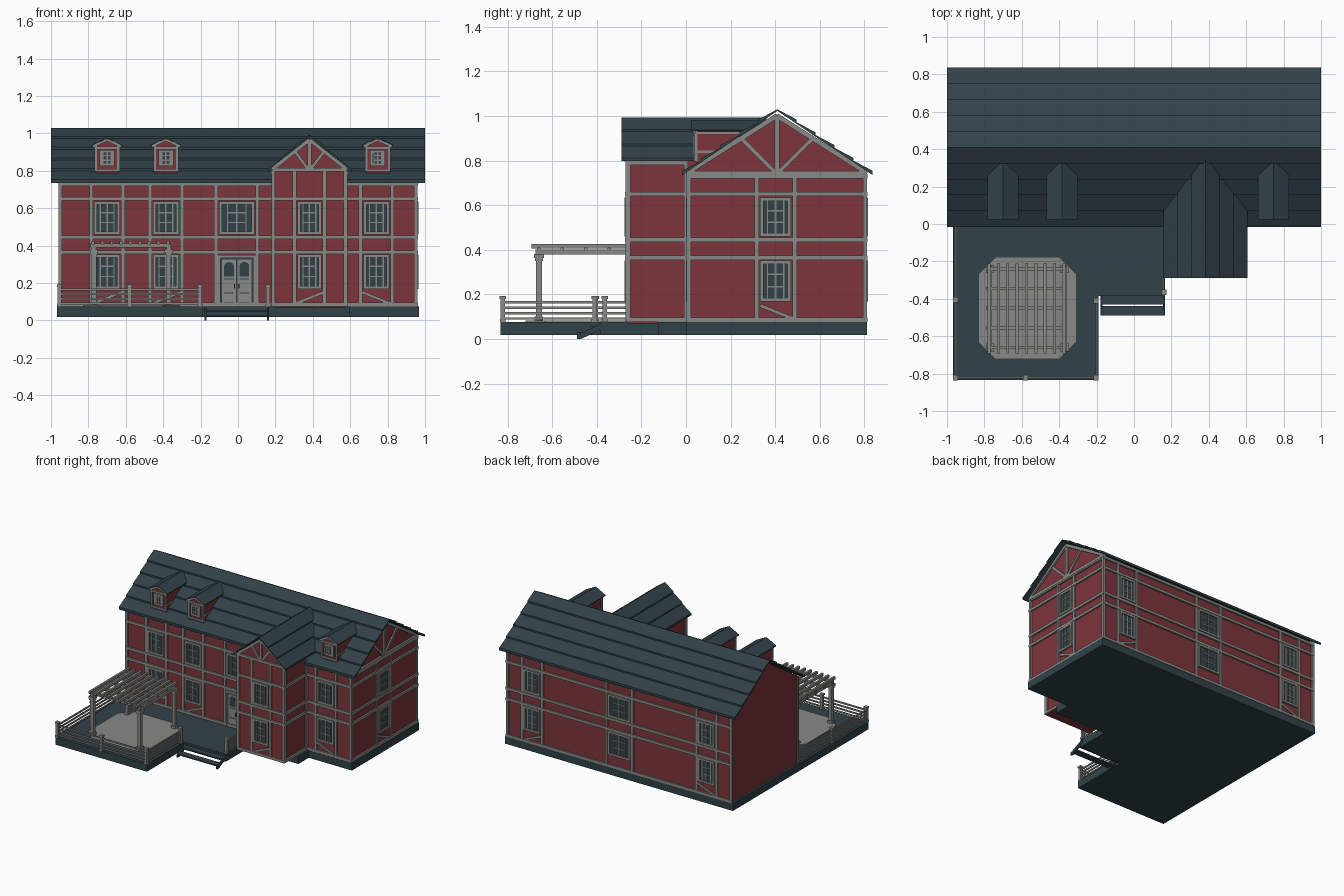
import bpy, bmesh, math
from mathutils import Vector

if "Cube" in bpy.data.objects:
    bpy.data.objects.remove(bpy.data.objects["Cube"], do_unlink=True)


def material(name, rgb):
    m = bpy.data.materials.new(name)
    m.use_nodes = True
    m.diffuse_color = (*rgb, 1)
    m.node_tree.nodes["Principled BSDF"].inputs["Base Color"].default_value = (*rgb, 1)
    return m


SLATE = material("dark slate", (0.031, 0.054, 0.066))
RED = material("barn red", (0.2, 0.035, 0.043))
TRIM = material("grey trim", (0.25, 0.25, 0.24))

# Drawing planes: (u, v, depth) to world
def front(y): return lambda u, v, d: (u, y - d, v)
def back(y): return lambda u, v, d: (u, y + d, v)
def right(x): return lambda u, v, d: (x + d, u, v)
def left(x): return lambda u, v, d: (x - d, u, v)
def top(z): return lambda u, v, d: (u, v, z + d)


class Part:
    """Collects extruded outlines into one object."""
    def __init__(self, name, mat):
        self.name, self.mat, self.bm = name, mat, bmesh.new()

    def prism(self, plane, pts, d0, d1):
        a, b = ([self.bm.verts.new(plane(u, v, d)) for u, v in pts] for d in (d0, d1))
        self.bm.faces.new(a)
        self.bm.faces.new(b[::-1])
        for i in range(len(pts)):
            j = (i + 1) % len(pts)
            self.bm.faces.new((a[j], a[i], b[i], b[j]))

    def rect(self, plane, u0, u1, v0, v1, d0, d1):
        self.prism(plane, [(u0, v0), (u1, v0), (u1, v1), (u0, v1)], d0, d1)

    def bar(self, plane, p, q, w, d0, d1):
        p, q = Vector(p), Vector(q)
        n = (q - p).orthogonal().normalized() * w / 2
        self.prism(plane, [p - n, q - n, q + n, p + n], d0, d1)

    def done(self):
        bmesh.ops.recalc_face_normals(self.bm, faces=self.bm.faces)
        mesh = bpy.data.meshes.new(self.name)
        self.bm.to_mesh(mesh)
        self.bm.free()
        mesh.materials.append(self.mat)
        bpy.context.collection.objects.link(bpy.data.objects.new(self.name, mesh))


def house_outline(c, half, bottom, eave, apex):
    return [(c - half, bottom), (c + half, bottom), (c + half, eave), (c, apex), (c - half, eave)]


def roof(name, plane, c, half, eave, ridge, d0, d1, rows, lip):
    """Gable roof of overlapping boards, lapped at each lower edge."""
    p = Part(name, SLATE)
    rise = (ridge - eave) / half
    for side in (-1, 1):
        for i in range(rows):
            a, b = half * (1 - i / rows), half * (1 - (i + 1) / rows)
            za, zb = ridge - a * rise, ridge - b * rise
            p.prism(plane, [(c + side * a, za - lip * 0.6), (c + side * b, zb - lip * 0.6),
                            (c + side * b, zb), (c + side * a, za + lip)], d0, d1)
    p.done()


def window(trim, glass, plane, c, z0, z1, w):
    h, t = w / 2, 0.016
    glass.rect(plane, c - h, c + h, z0, z1, 0, 0.005)
    for s in (-1, 1):
        trim.rect(plane, c + s * h, c + s * (h - t), z0, z1, 0, 0.014)
        trim.rect(plane, c + s * h * 0.52 - 0.003, c + s * h * 0.52 + 0.003, z0 + t, z1 - t, 0, 0.009)
    trim.rect(plane, c - 0.004, c + 0.004, z0 + t, z1 - t, 0, 0.009)
    for z in (z0, z1 - t):
        trim.rect(plane, c - h, c + h, z, z + t, 0, 0.014)
    for f in (0.36, 0.66):
        z = z0 + (z1 - z0) * f
        trim.rect(plane, c - h * 0.55, c + h * 0.55, z - 0.003, z + 0.003, 0, 0.009)


def facade(name, plane, u0, u1, windows, rails, ztop, door=None, braces=()):
    """Timber framing with two storeys of windows."""
    trim, glass = Part(name + "_timbers", TRIM), Part(name + "_window_glass", SLATE)
    posts = [u0 + 0.01, u1 - 0.01]
    for c, w in windows:
        posts += [c - w / 2 - 0.015, c + w / 2 + 0.015]
        window(trim, glass, plane, c, 0.46, 0.635, w)
        if c != door:
            window(trim, glass, plane, c, 0.168, 0.352, w)
    for u in posts:
        trim.rect(plane, u - 0.01, u + 0.01, 0.075, ztop, 0, 0.01)
    for z in rails:
        trim.rect(plane, u0, u1, z - 0.01, z + 0.01, 0, 0.012)
    for c, s in braces:
        trim.bar(plane, (c - 0.075, 0.12 - s * 0.03), (c + 0.075, 0.12 + s * 0.03), 0.016, 0, 0.009)
    trim.done()
    glass.done()


def gable(name, plane, c, half, eave, apex, w, d):
    """Rake boards, tie beam, king post and V braces."""
    p = Part(name, TRIM)
    p.rect(plane, c - half, c + half, eave - w / 2, eave + w / 2, 0, d)
    p.rect(plane, c - w / 2, c + w / 2, eave, apex - w, 0, d * 0.8)
    for s in (-1, 1):
        p.bar(plane, (c + s * half, eave + w * 0.1), (c, apex - w * 0.5), w, 0, d)
        p.bar(plane, (c + s * w * 0.6, eave + w / 2),
              (c + s * half * 0.38, eave + (apex - eave) * 0.56), w * 0.85, 0, d * 0.7)
    p.done()


# Foundation and deck
base = Part("foundation_deck", SLATE)
base.prism(top(0), [(-.967, .812), (.967, .812), (.967, 0), (.6, 0), (.6, -.125), (.165, -.125),
                    (.165, -.385), (-.19, -.385), (-.19, -.833), (-.967, -.833)], 0.018, 0.075)
base.done()

# Main house and front bay walls
MID, BAY = 0.408, 0.382
walls = Part("main_walls", RED)
walls.prism(right(0), house_outline(MID, 0.395, 0.07, 0.745, 1.008), -0.95, 0.95)
walls.done()
bay = Part("bay_walls", RED)
bay.prism(front(0), house_outline(BAY, 0.193, 0.07, 0.805, 0.972), -0.3, 0.262)
bay.done()

RAILS = (0.085, 0.365, 0.445, 0.65, 0.73)
facade("front", front(0.013), -0.96, 0.96,
       [(-0.7, .14), (-0.385, .14), (-0.007, .19), (0.74, .14)], RAILS, 0.74,
       door=-0.007, braces=[(-0.7, 1), (-0.385, 1), (0.74, -1)])
facade("back", back(0.803), -0.96, 0.96, [(-0.74, .14), (0, .19), (0.74, .14)], RAILS, 0.74,
       braces=[(-0.74, 1), (0.74, -1)])
for name, plane in (("right_end", right(0.95)), ("left_end", left(0.95))):
    facade(name, plane, 0.003, 0.813, [(MID - 0.006, .14)], RAILS, 0.74, braces=[(MID, -1)])
    gable(name + "_gable", plane, MID, 0.405, 0.742, 1.012, 0.022, 0.014)
facade("bay_front", front(0.0 - 0.262), BAY - .203, BAY + .203, [(BAY, .13)], RAILS[:4], 0.8,
       braces=[(BAY, 1)])
gable("bay_gable", front(-0.262), BAY, 0.2, 0.805, 0.976, 0.02, 0.014)
for name, plane in (("bay_right_side", right(BAY + .193)), ("bay_left_side", left(BAY + .193 - 2 * BAY + .0))):
    if "left" in name:
        plane = left(BAY - .193)
    facade(name, plane, -0.27, 0.01, [], RAILS[:4] + (0.79,), 0.8)

roof("main_roof", right(0), 0.41, 0.427, 0.742, 1.03, -1, 1, 5, 0.012)
roof("bay_roof", front(0), BAY, 0.224, 0.803, 0.993, -0.36, 0.29, 3, 0.009)

# Dormers
for name, c in (("outer", -0.7), ("inner", -0.385), ("far", 0.747)):
    body = Part(name + "_dormer_walls", RED)
    body.prism(front(0), house_outline(c, 0.062, 0.77, 0.93, 0.965), -0.32, -0.045)
    body.done()
    trim, glass = Part(name + "_dormer_trim", TRIM), Part(name + "_dormer_glass", SLATE)
    face = front(0.045)
    window(trim, glass, face, c, 0.825, 0.912, 0.08)
    for s in (-1, 1):
        trim.rect(face, c + s * 0.068, c + s * 0.054, 0.795, 0.935, -0.006, 0.008)
        trim.bar(face, (c + s * 0.076, 0.93), (c, 0.966), 0.014, 0, 0.015)
        side = right(c + 0.062) if s > 0 else left(c - 0.062)
        for z in (0.84, 0.925):
            trim.rect(side, 0.04, 0.3, z - 0.006, z + 0.006, 0, 0.006)
    for z in (0.802, 0.922):
        trim.rect(face, c - 0.068, c + 0.068, z - 0.007, z + 0.007, 0, 0.01)
    trim.done()
    glass.done()
    roof(name + "_dormer_roof", front(0), c, 0.083, 0.934, 0.98, -0.325, -0.025, 1, 0.004)

# Double front door
face, C = front(0.013), -0.007
frame, leaf, dark = Part("door_frame", TRIM), Part("door_leaves", TRIM), Part("door_panels", SLATE)
dark.rect(face, C - .095, C + .095, 0.075, 0.345, 0, 0.004)
frame.rect(face, C - .1, C + .1, 0.333, 0.35, 0, 0.018)
for s in (-1, 1):
    frame.rect(face, C + s * .1, C + s * .086, 0.075, 0.345, 0, 0.018)
    leaf.rect(face, C + s * .003, C + s * .078, 0.078, 0.325, 0, 0.01)
    arch = [(C + s * (0.041 + 0.026 * math.cos(a)), 0.29 + 0.022 * math.sin(a))
            for a in [math.pi * k / 8 for k in range(9)]]
    dark.prism(face, arch + [(C + s * .015, 0.235), (C + s * .067, 0.235)], 0.008, 0.012)
    for z in (0.095, 0.145, 0.22):
        dark.rect(face, C + s * .015, C + s * .067, z, z + 0.004, 0.008, 0.012)
    dark.rect(face, C + s * .008, C + s * .014, 0.17, 0.195, 0.008, 0.02)
for p in (frame, leaf, dark):
    p.done()

# Entry steps
steps = Part("entry_steps", SLATE)
for x in (-0.18, 0.155):
    steps.prism(right(x), [(-.365, .075), (-.49, .018), (-.49, 0), (-.47, 0), (-.365, .05)], 0, 0.012)
for y, z in ((-0.43, 0.046), (-0.488, 0.02)):
    steps.rect(top(z), -0.172, 0.16, y, y + 0.05, 0, 0.01)
steps.done()

# Deck railing
posts, rails = Part("railing_posts", TRIM), Part("railing_rails", TRIM)
for x, y in ((-.955, -.405), (-.955, -.822), (-.58, -.822), (-.203, -.822), (-.203, -.41), (.16, -.365)):
    for r, z0, z1 in ((0.01, 0.075, 0.18), (0.014, 0.18, 0.193), (0.013, 0.075, 0.09)):
        posts.rect(top(0), x - r, x + r, y - r, y + r, z0, z1)
for p, q in (((-.955, 0), (-.955, -.822)), ((-.955, -.822), (-.203, -.822)),
             ((-.203, -.822), (-.203, -.41)), ((.16, -.365), (.16, -.26))):
    for z in (0.086, 0.11, 0.135, 0.16):
        rails.bar(top(z), p, q, 0.008, 0, 0.011)
posts.done()
rails.done()

# Patio pad and pergola
pad = Part("patio_pad", TRIM)
pad.prism(top(0.074), [(-.74, -.18), (-.4, -.18), (-.31, -.27), (-.31, -.63), (-.4, -.72),
                       (-.74, -.72), (-.83, -.63), (-.83, -.27)], 0, 0.008)
pad.done()
posts, slats = Part("pergola_posts", TRIM), Part("pergola_slats", TRIM)
for x in (-0.77, -0.37):
    for y in (-0.24, -0.66):
        for r, z0, z1 in ((0.013, 0.08, 0.38), (0.019, 0.08, 0.1), (0.018, 0.35, 0.362), (0.022, 0.362, 0.38)):
            posts.rect(top(0), x - r, x + r, y - r, y + r, z0, z1)
    slats.rect(top(0.378), x - 0.012, x + 0.012, -0.675, -0.225, 0, 0.024)
for i in range(5):
    y = -0.66 + i * 0.105
    slats.rect(top(0.39), -0.79, -0.36, y - 0.008, y + 0.008, 0, 0.02)
for i in range(9):
    x = -0.775 + i * 0.05
    slats.rect(top(0.405), x - 0.008, x + 0.008, -0.693, -0.21, 0, 0.02)
posts.done()
slats.done()
